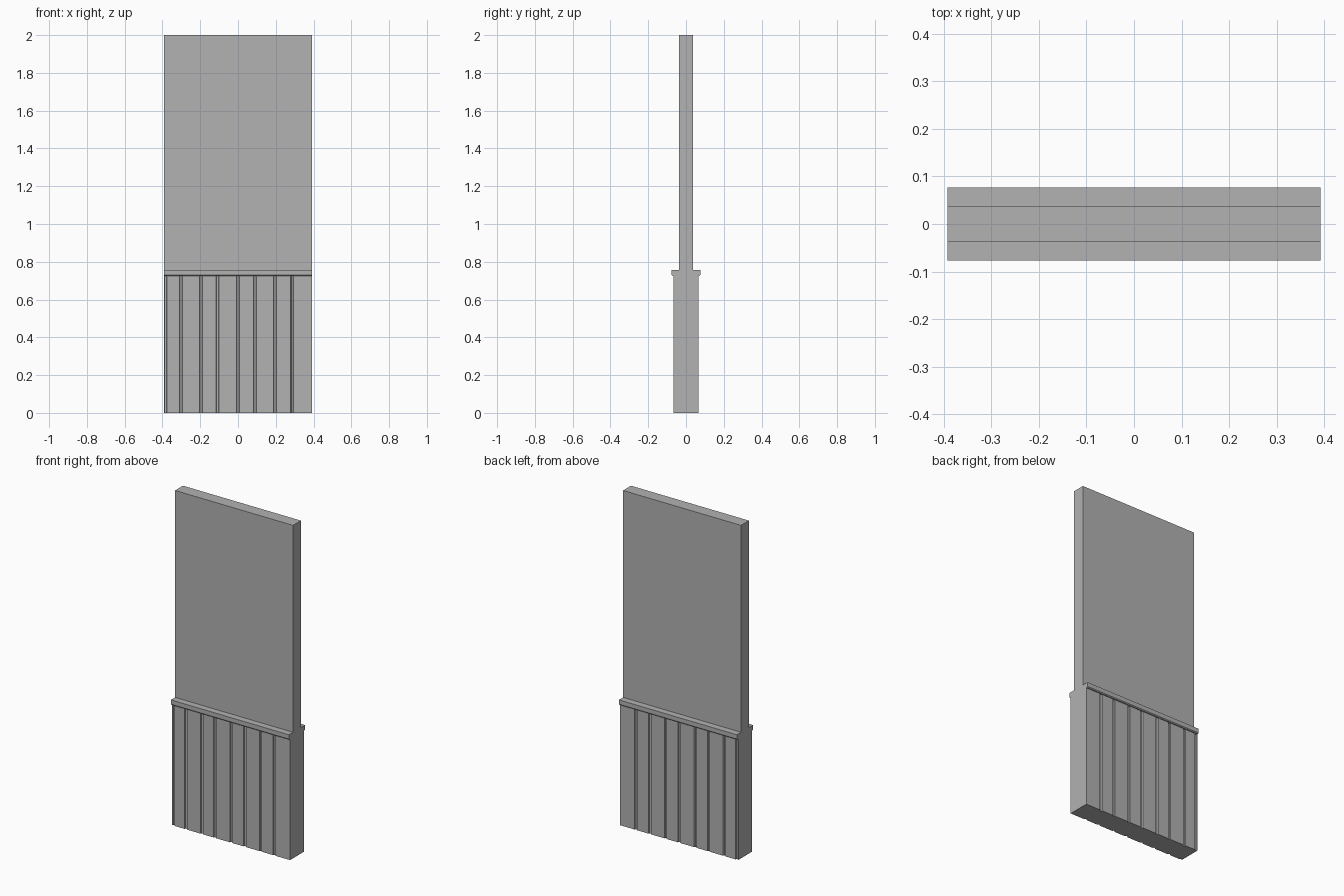
import bpy

old = bpy.data.objects.get("Cube")
if old:
    bpy.data.objects.remove(old, do_unlink=True)

HALF_W = 0.392      # half of the overall width
RAIL_BASE = 0.726   # top of the boarded base
RAIL_TOP = 0.757

grey = bpy.data.materials.new("plain grey")
grey.use_nodes = True
colour = (0.445, 0.445, 0.445, 1)
grey.diffuse_color = colour
grey.node_tree.nodes["Principled BSDF"].inputs["Base Color"].default_value = colour


def prism(name, outline, start, end):
    """Sweep a closed outline of points from start to end (3D functions)."""
    n = len(outline)
    verts = [start(p) for p in outline] + [end(p) for p in outline]
    faces = [(i, (i + 1) % n, n + (i + 1) % n, n + i) for i in range(n)]
    faces += [tuple(reversed(range(n))), tuple(range(n, 2 * n))]
    mesh = bpy.data.meshes.new(name)
    mesh.from_pydata(verts, [], faces)
    mesh.materials.append(grey)
    obj = bpy.data.objects.new(name, mesh)
    bpy.context.collection.objects.link(obj)
    return obj


def along_x(name, half_profile):
    """Prism along the width, its (y, z) half profile mirrored to the back."""
    back = [(-y, z) for y, z in reversed(half_profile)]
    return prism(name, back + half_profile,
                 lambda p: (-HALF_W, p[0], p[1]),
                 lambda p: (HALF_W, p[0], p[1]))


# Plain upper panel
along_x("upper_panel", [(0.0375, 2.0), (0.0375, RAIL_TOP)])

# Rail projecting on both sides, with a small eased lower edge
along_x("cap_rail", [(0.0765, RAIL_TOP), (0.0765, 0.731),
                     (0.072, RAIL_BASE)])

# Boarded base: one cross-section with matching grooves front and back
FACE, FLOOR = 0.066, 0.059
grooves = [-0.383, -0.301, -0.196, -0.108, 0.0, 0.09, 0.196, 0.287]
front = [(-HALF_W, -FACE)]
for g in grooves:
    front += [(g - 0.008, -FACE), (g - 0.005, -FLOOR),
              (g + 0.005, -FLOOR), (g + 0.008, -FACE)]
front.append((HALF_W, -FACE))
section = front + [(x, -y) for x, y in reversed(front)]
prism("boarded_base", section,
      lambda p: (p[0], p[1], 0.0),
      lambda p: (p[0], p[1], RAIL_BASE))
